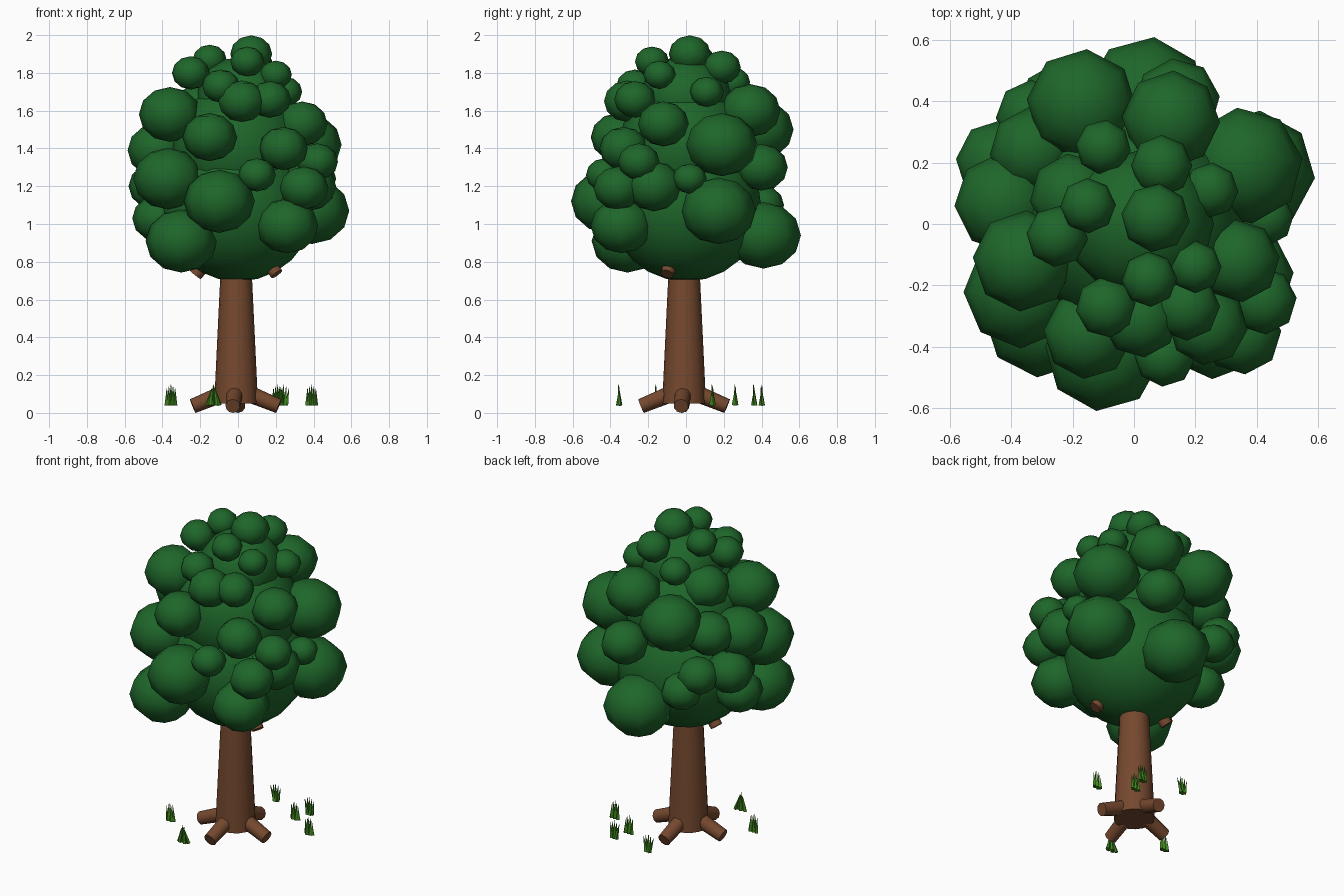
import bpy, bmesh, math, random
from mathutils import Vector, Matrix

random.seed(4)


def material(name, rgb):
    m = bpy.data.materials.new(name)
    m.diffuse_color = (*rgb, 1)
    return m


LEAF = material("leaf green", (0.013, 0.133, 0.023))
BARK = material("bark brown", (0.18, 0.066, 0.028))
GRASS = material("grass green", (0.05, 0.23, 0.013))


def finish(bm, name, mat, angle=50):
    me = bpy.data.meshes.new(name)
    bm.to_mesh(me)
    bm.free()
    me.materials.append(mat)
    ob = bpy.data.objects.new(name, me)
    bpy.context.collection.objects.link(ob)
    bpy.ops.object.select_all(action='DESELECT')
    ob.select_set(True)
    bpy.context.view_layer.objects.active = ob
    bpy.ops.object.shade_smooth_by_angle(angle=math.radians(angle))
    return ob


def rod(bm, a, b, r1, r2, sides):
    """Tapered cylinder from a to b."""
    a, b = Vector(a), Vector(b)
    rot = (b - a).to_track_quat('Z', 'Y').to_matrix().to_4x4()
    bmesh.ops.create_cone(bm, cap_ends=True, segments=sides, radius1=r1, radius2=r2,
                          depth=(b - a).length,
                          matrix=Matrix.Translation((a + b) / 2) @ rot)


def blob(bm, x, y, z, r, squash=0.88, u=8, v=6, spin=0.0):
    """Low-poly leaf ball, a little flattened."""
    bmesh.ops.create_uvsphere(bm, u_segments=u, v_segments=v, radius=r,
                              matrix=Matrix.Translation((x, y, z))
                              @ Matrix.Rotation(spin, 4, 'Z')
                              @ Matrix.Diagonal((1, 1, squash, 1)))


# Trunk
bm = bmesh.new()
rod(bm, (-0.01, -0.01, 0.05), (-0.01, -0.01, 0.95), 0.116, 0.073, 16)
finish(bm, "trunk", BARK)

# Roots
bm = bmesh.new()
for ang in (-4, 87, 183, 266):
    c, s = math.cos(math.radians(ang)), math.sin(math.radians(ang))
    rod(bm, (0.06 * c - 0.012, 0.06 * s - 0.01, 0.105),
        (0.228 * c - 0.012, 0.228 * s - 0.01, 0.036), 0.045, 0.039, 10)
finish(bm, "roots", BARK)

# Branch stubs poking out under the crown
bm = bmesh.new()
rod(bm, (0.05, -0.03, 0.95), (0.205, -0.10, 0.735), 0.045, 0.036, 10)
rod(bm, (-0.05, 0.0, 0.95), (-0.225, 0.02, 0.73), 0.045, 0.036, 10)
finish(bm, "branches", BARK)

# Crown core
bm = bmesh.new()
blob(bm, 0, 0, 1.08, 0.40, 0.96, 16, 12)
blob(bm, 0, 0, 1.40, 0.36, 0.95, 12, 8)
blob(bm, 0.02, 0, 1.67, 0.24, 0.9, 12, 8)
finish(bm, "crown_core", LEAF, 80)

# Leaf balls per tier: x, y, z, radius
lower = [
    (-0.30, -0.31, 0.91, 0.19), (-0.10, -0.42, 1.12, 0.19), (0.26, -0.34, 0.99, 0.165),
    (0.39, 0.17, 1.07, 0.20), (0.04, 0.41, 0.94, 0.20), (-0.42, 0.08, 1.03, 0.14),
    (-0.25, 0.40, 1.10, 0.12), (0.35, -0.36, 1.19, 0.13),
    (0.37, -0.17, 1.20, 0.15), (-0.44, 0.20, 1.20, 0.14),
]
middle = [
    (-0.37, -0.22, 1.24, 0.185), (-0.36, -0.12, 1.58, 0.165), (-0.15, -0.36, 1.46, 0.145),
    (0.24, -0.33, 1.40, 0.13), (0.10, -0.43, 1.26, 0.10), (0.36, 0.19, 1.42, 0.19),
    (0.34, -0.12, 1.53, 0.135), (0.42, -0.25, 1.33, 0.11), (0.43, 0.02, 1.24, 0.09),
    (-0.17, 0.39, 1.50, 0.18), (0.12, 0.34, 1.60, 0.16), (-0.33, 0.35, 1.20, 0.12),
    (-0.42, 0.07, 1.39, 0.165), (-0.33, 0.24, 1.42, 0.14), (0.14, 0.40, 1.30, 0.14),
]
upper = [
    (0.07, 0.02, 1.90, 0.112), (-0.15, 0.06, 1.87, 0.09), (0.05, -0.18, 1.86, 0.09),
    (0.09, 0.19, 1.83, 0.10), (-0.25, -0.04, 1.80, 0.10), (0.20, -0.14, 1.79, 0.085),
    (-0.10, 0.25, 1.75, 0.09), (-0.09, -0.27, 1.73, 0.10), (0.02, -0.31, 1.65, 0.125),
    (0.17, -0.27, 1.66, 0.11), (0.25, 0.11, 1.70, 0.09), (-0.20, 0.09, 1.62, 0.14),
]
for name, tier in (("lower", lower), ("middle", middle), ("upper", upper)):
    bm = bmesh.new()
    for b in tier:
        blob(bm, *b, spin=random.uniform(-0.15, 0.15))
    finish(bm, name + "_leaves", LEAF, 80)

# Grass tufts: a row of blades, splaying outwards or gathering to a point
tufts = [(-0.355, -0.16, 0), (-0.13, -0.355, -1), (-0.02, 0.40, 1),
         (0.21, 0.26, 0), (0.24, 0.36, 0.6), (0.39, 0.14, 0)]
bm = bmesh.new()
for x, y, lean in tufts:
    for i in range(5):
        t = i / 2 - 1
        base, tip = 0.022 * t * (1 - 0.5 * lean), 0.022 * t * (1 + 0.6 * lean)
        dy = 0.006 * (-1) ** i
        rod(bm, (x + base, y + dy, 0.04), (x + tip, y - dy * 0.5, 0.15 - 0.02 * abs(t)),
            0.012, 0.001, 4)
finish(bm, "grass_tufts", GRASS, 30)
